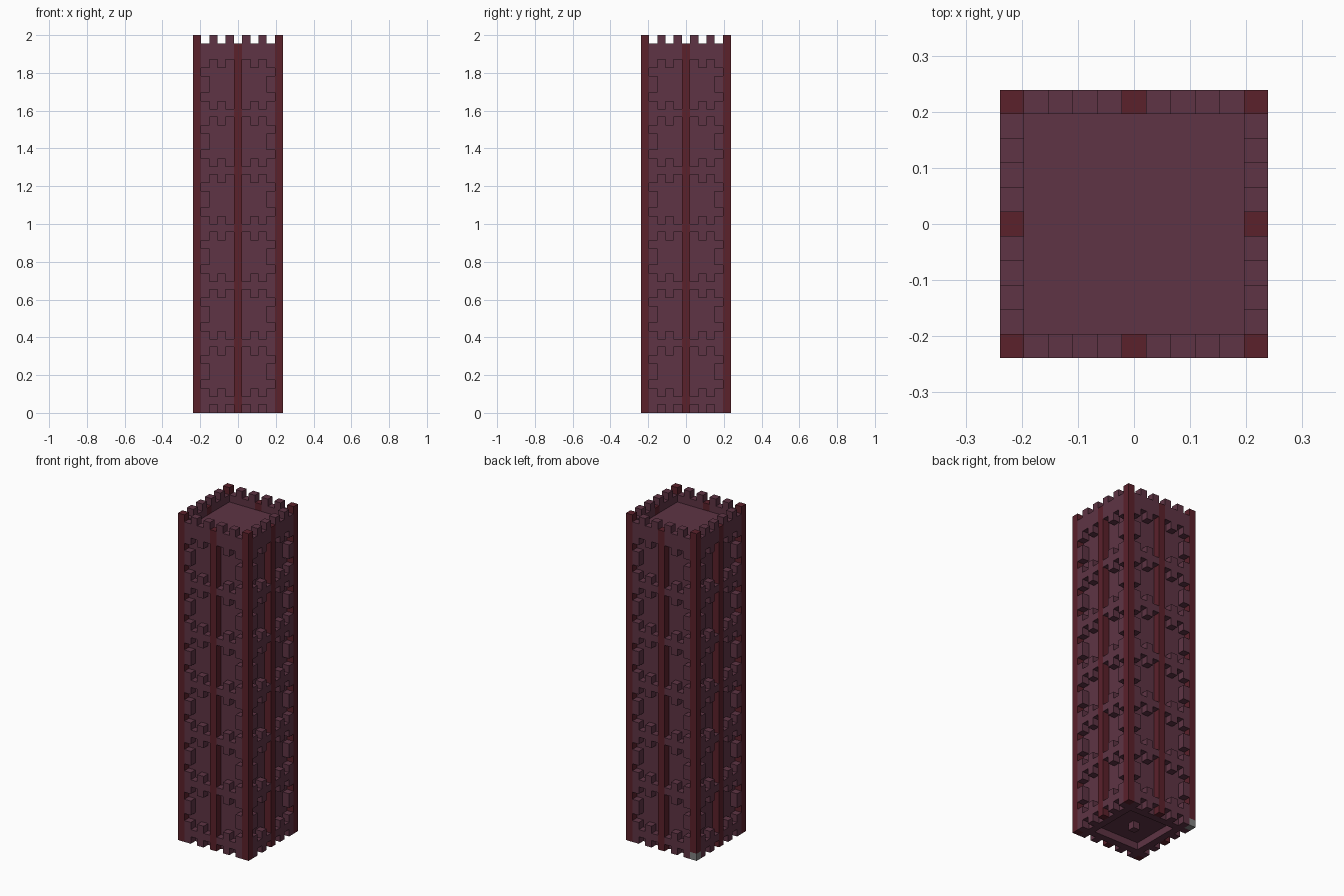
import bpy
import bmesh
from mathutils import Vector

if "Cube" in bpy.data.objects:
    bpy.data.objects.remove(bpy.data.objects["Cube"], do_unlink=True)

N, H = 11, 46          # blocks across and blocks high
U = 2.0 / H            # block size
END, MID = N - 1, N // 2


def material(name, rgb):
    m = bpy.data.materials.new(name)
    m.use_nodes = True
    color = (*rgb, 1)
    m.diffuse_color = color
    bsdf = m.node_tree.nodes["Principled BSDF"]
    bsdf.inputs["Base Color"].default_value = color
    bsdf.inputs["Roughness"].default_value = 0.9
    return m


purple = material("purple brick", (0.112, 0.034, 0.058))
red = material("dark red brick", (0.104, 0.015, 0.024))
grey = material("grey stone", (0.22, 0.22, 0.22))

parts = {}             # part name -> (material, set of block cells)


def cells(xs, ys, zs):
    return {(x, y, z) for x in xs for y in ys for z in zs}


# Solid core, with a shallow recess and a centre stud underneath
inner = range(1, END)
recess = cells(range(2, END - 1), range(2, END - 1), [0]) - {(MID, MID, 0)}
parts["core"] = (purple, cells(inner, inner, range(H - 2)) - recess)

# Corner posts, one of them standing on a grey stone
stone = {(0, END, 0)}
parts["corner_stone"] = (grey, stone)
parts["corner_posts"] = (red, cells([0, END], [0, END], range(H)) - stone)

# Posts in the middle of each side
parts["middle_posts"] = (red, cells([MID], [0, END], range(H - 1))
                         | cells([0, END], [MID], range(H - 1)))


def raised(i, z):
    """Whether the wall has a raised brick at column i and row z."""
    if z == H - 1:                      # battlements
        return i % 2 == 0
    if z == H - 2 or z % 7 == 1:        # rim and bands
        return i != MID
    if z % 7 in (0, 2):                 # teeth above and below the bands
        return i in (1, 3, END - 3, END - 1)
    return z % 7 in (4, 5) and i in (1, END - 1)   # bricks beside the posts


# Raised brickwork on the four sides
pattern = [(i, z) for i in inner for z in range(H) if raised(i, z)]
parts["front_brickwork"] = (purple, {(i, 0, z) for i, z in pattern})
parts["back_brickwork"] = (purple, {(i, END, z) for i, z in pattern})
parts["left_brickwork"] = (purple, {(END, i, z) for i, z in pattern})
parts["right_brickwork"] = (purple, {(0, i, z) for i, z in pattern})

occupied = set().union(*(group for _, group in parts.values()))


def build(name, mat, group):
    """Make one object from the exposed block faces of a part."""
    bm = bmesh.new()
    for cell in sorted(group):
        centre = Vector((cell[0] - MID, cell[1] - MID, cell[2] + 0.5))
        for axis in range(3):
            for sign in (-1, 1):
                n = Vector((0, 0, 0))
                n[axis] = sign
                if tuple(int(c + d) for c, d in zip(cell, n)) in occupied:
                    continue
                a = Vector((0, 0, 0))
                a[(axis + 1) % 3] = 1
                b = n.cross(a)
                corners = (a + b, b - a, -a - b, a - b)
                bm.faces.new([bm.verts.new((centre + (n + c) / 2) * U)
                              for c in corners])
    bmesh.ops.remove_doubles(bm, verts=bm.verts, dist=U / 100)
    bmesh.ops.dissolve_limit(bm, angle_limit=0.01, verts=bm.verts, edges=bm.edges)
    mesh = bpy.data.meshes.new(name)
    bm.to_mesh(mesh)
    bm.free()
    mesh.materials.append(mat)
    bpy.context.scene.collection.objects.link(bpy.data.objects.new(name, mesh))


for part, (mat, group) in parts.items():
    build(part, mat, group)
